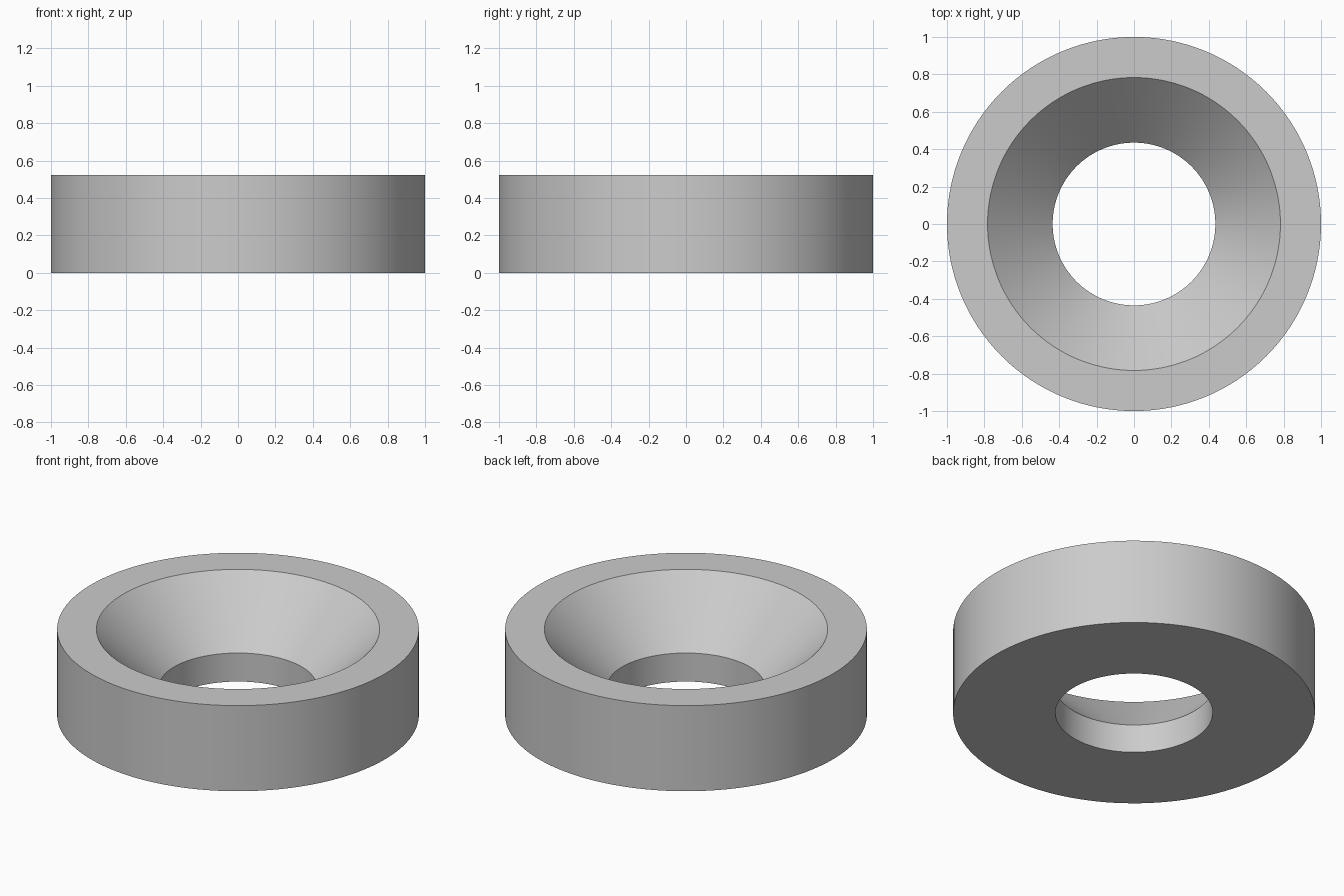
import bpy
import bmesh
from math import cos, sin, tau, radians

if "Cube" in bpy.data.objects:
    bpy.data.objects.remove(bpy.data.objects["Cube"], do_unlink=True)

SEGMENTS = 128
HEIGHT = 0.522
HOLE_RADIUS = 0.435
SINK_RADIUS = 0.783
HOLE_DEPTH = 0.174

# Plain grey metal
grey = bpy.data.materials.new("light_grey")
grey.use_nodes = True
color = (0.6, 0.6, 0.6, 1)
grey.diffuse_color = color
grey.node_tree.nodes["Principled BSDF"].inputs["Base Color"].default_value = color

# Cross-section of the ring: outer wall, rim, countersink, bore
profile = [(1, 0), (1, HEIGHT), (SINK_RADIUS, HEIGHT),
           (HOLE_RADIUS, HOLE_DEPTH), (HOLE_RADIUS, 0)]

# Sweep the section round the vertical axis
bm = bmesh.new()
rings = [[bm.verts.new((r * cos(tau * i / SEGMENTS), r * sin(tau * i / SEGMENTS), z))
          for i in range(SEGMENTS)] for r, z in profile]
for k, ring in enumerate(rings):
    above = rings[(k + 1) % len(rings)]
    for i in range(SEGMENTS):
        j = (i + 1) % SEGMENTS
        bm.faces.new((ring[i], ring[j], above[j], above[i]))
bmesh.ops.recalc_face_normals(bm, faces=bm.faces)

mesh = bpy.data.meshes.new("countersunk_ring")
bm.to_mesh(mesh)
bm.free()
mesh.materials.append(grey)
ring_object = bpy.data.objects.new("countersunk_ring", mesh)
bpy.context.collection.objects.link(ring_object)

# Smooth walls with crisp edges
bpy.ops.object.select_all(action="DESELECT")
ring_object.select_set(True)
bpy.context.view_layer.objects.active = ring_object
bpy.ops.object.shade_smooth_by_angle(angle=radians(30))
